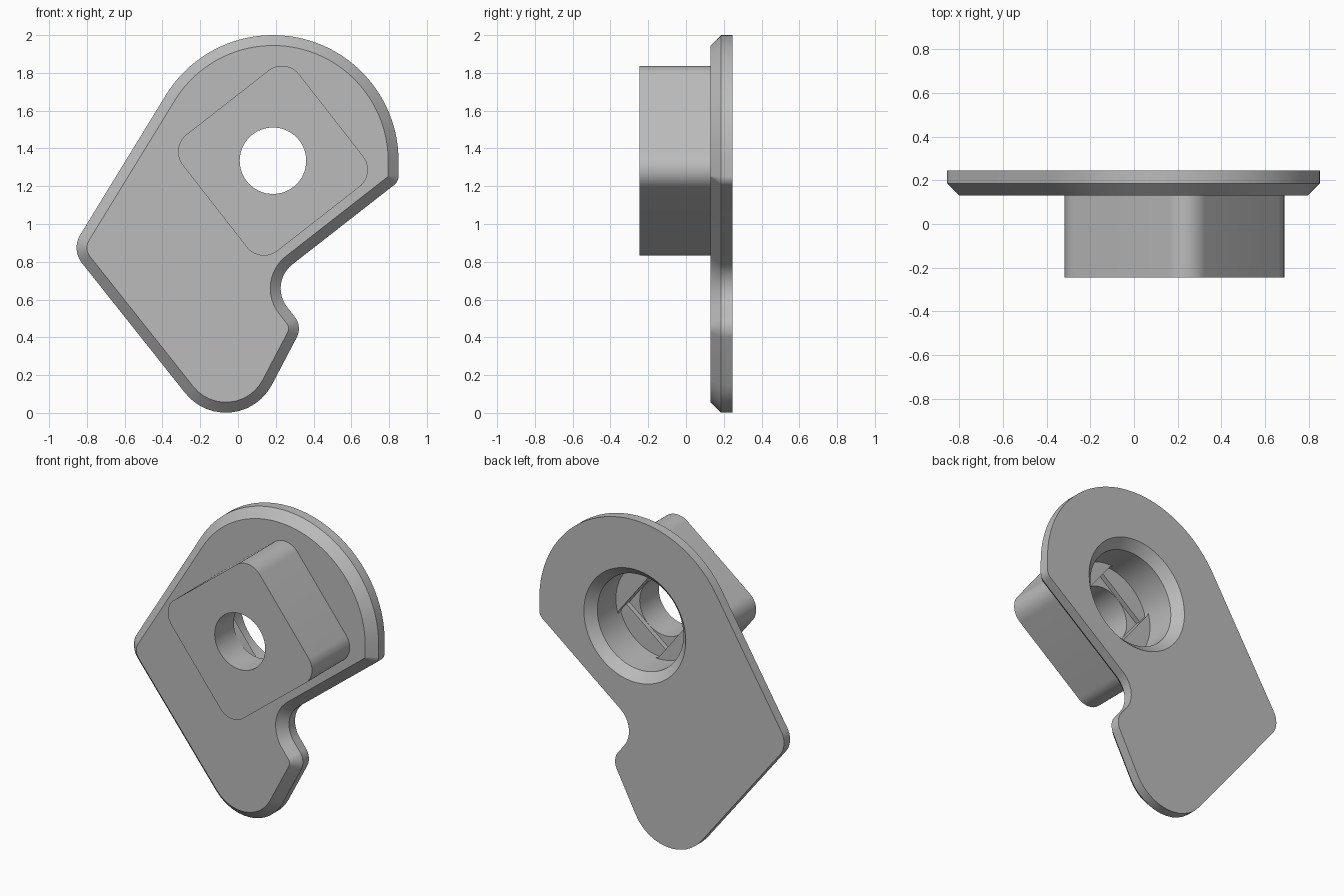
import bpy, bmesh, math
from mathutils import Vector

cube = bpy.data.objects.get("Cube")
if cube:
    bpy.data.objects.remove(cube, do_unlink=True)

CENTRE = Vector((0.185, 1.335))   # axis of the hole, in x and z
TILT = math.radians(38)           # rotation of the boss
HOLE, BORE, CHAMFER = 0.177, 0.30, 0.055
BACK, PLATE_FRONT, BOSS_FRONT = 0.245, 0.13, -0.245

grey = bpy.data.materials.new("plain grey")
grey.use_nodes = True
grey.diffuse_color = (0.5, 0.5, 0.5, 1)
grey.node_tree.nodes["Principled BSDF"].inputs["Base Color"].default_value = (0.5, 0.5, 0.5, 1)


def arc(centre, radius, start, end, steps):
    return [centre + radius * Vector((math.cos(t), math.sin(t)))
            for t in (start + (end - start) * i / steps for i in range(steps + 1))]


def rounded(corners, steps=12):
    """Polygon whose (x, z, radius) corners are replaced by tangent arcs."""
    pts = []
    for i, (x, z, r) in enumerate(corners):
        p = Vector((x, z))
        if r == 0:
            pts.append(p)
            continue
        a = (Vector(corners[i - 1][:2]) - p).normalized()
        b = (Vector(corners[(i + 1) % len(corners)][:2]) - p).normalized()
        half = a.angle(b) / 2
        c = p + (a + b).normalized() * r / math.sin(half)
        start = p + a * r / math.tan(half) - c
        end = p + b * r / math.tan(half) - c
        t0 = math.atan2(start.y, start.x)
        sweep = math.atan2(start.x * end.y - start.y * end.x, start.dot(end))
        pts += arc(c, r, t0, t0 + sweep, steps)
    return pts


def inset(pts, d):
    """Move an anticlockwise outline inwards by d."""
    out = []
    for i, p in enumerate(pts):
        a = (p - pts[i - 1]).normalized()
        b = (pts[(i + 1) % len(pts)] - p).normalized()
        n = Vector((-a.y - b.y, a.x + b.x)).normalized()
        out.append(p + n * d / max(0.5, n.dot(Vector((-a.y, a.x)))))
    return out


def tilted(pts):
    c, s = math.cos(TILT), math.sin(TILT)
    return [CENTRE + Vector((c * p.x - s * p.y, s * p.x + c * p.y)) for p in pts]


def loft(name, sections):
    """Solid through (y, outline) sections, capped at both ends."""
    bm = bmesh.new()
    rings = [[bm.verts.new((p.x, y, p.y)) for p in pts] for y, pts in sections]
    for r0, r1 in zip(rings, rings[1:]):
        for i in range(len(r0)):
            bm.faces.new((r0[i - 1], r0[i], r1[i], r1[i - 1]))
    bm.faces.new(rings[0])
    bm.faces.new(rings[-1])
    bmesh.ops.remove_doubles(bm, verts=bm.verts, dist=1e-5)
    bmesh.ops.recalc_face_normals(bm, faces=bm.faces)
    mesh = bpy.data.meshes.new(name)
    bm.to_mesh(mesh)
    bm.free()
    mesh.materials.append(grey)
    ob = bpy.data.objects.new(name, mesh)
    bpy.context.collection.objects.link(ob)
    return ob


def combine(ob, other, operation):
    mod = ob.modifiers.new(operation.lower(), 'BOOLEAN')
    mod.operation, mod.object, mod.solver = operation, other, 'EXACT'
    bpy.context.view_layer.objects.active = ob
    bpy.ops.object.modifier_apply(modifier=mod.name)
    bpy.data.objects.remove(other, do_unlink=True)


# Cover plate: big round top, straight sides, notch and small lobe at the foot
top = [(p.x, p.y, 0) for p in arc(CENTRE, 0.665, 0, math.radians(148.5), 48)]
outline = rounded(top + [
    (-0.883, 0.865, 0.13),   # left corner
    (-0.017, -0.226, 0.275), # foot
    (0.341, 0.457, 0.10),    # notch tip
    (0.161, 0.687, 0.16),    # notch
    (0.85, 1.225, 0.06),     # right corner
])
plate = loft("cover_plate", [(PLATE_FRONT, inset(outline, CHAMFER)),
                             (PLATE_FRONT + CHAMFER, outline),
                             (BACK, outline)])

# Rounded square boss on the front
h = 0.391
square = tilted(rounded([(h, h, 0.115), (-h, h, 0.115), (-h, -h, 0.115), (h, -h, 0.115)]))
boss = loft("square_boss", [(BOSS_FRONT, square), (PLATE_FRONT + 0.02, square)])
combine(plate, boss, 'UNION')


# Stepped bore: chamfer, round recess, slot, square, through hole
def ring(radius, u=1.0, v=1.0):
    pts = arc(Vector((0, 0)), radius, 0, math.tau, 64)[:-1]
    return tilted([Vector((max(-u, min(u, p.x)), max(-v, min(v, p.y)))) for p in pts])


floor, step, over = 0.005, 0.03, 0.05
slot, pocket, hole = ring(BORE, HOLE), ring(BORE, HOLE, HOLE), ring(HOLE - 0.001)
bore = loft("bore_cutter", [
    (BACK + over, ring(BORE + CHAMFER + over)),
    (BACK - CHAMFER, ring(BORE)), (floor, ring(BORE)),
    (floor, slot), (floor - step, slot),
    (floor - step, pocket), (floor - 2 * step, pocket),
    (floor - 2 * step, hole), (BOSS_FRONT - over, hole)])
bore.hide_render = True
combine(plate, bore, 'DIFFERENCE')

# Smooth curves with crisp edges
bpy.ops.object.select_all(action='DESELECT')
plate.select_set(True)
bpy.context.view_layer.objects.active = plate
bpy.ops.object.shade_smooth_by_angle(angle=math.radians(25))
